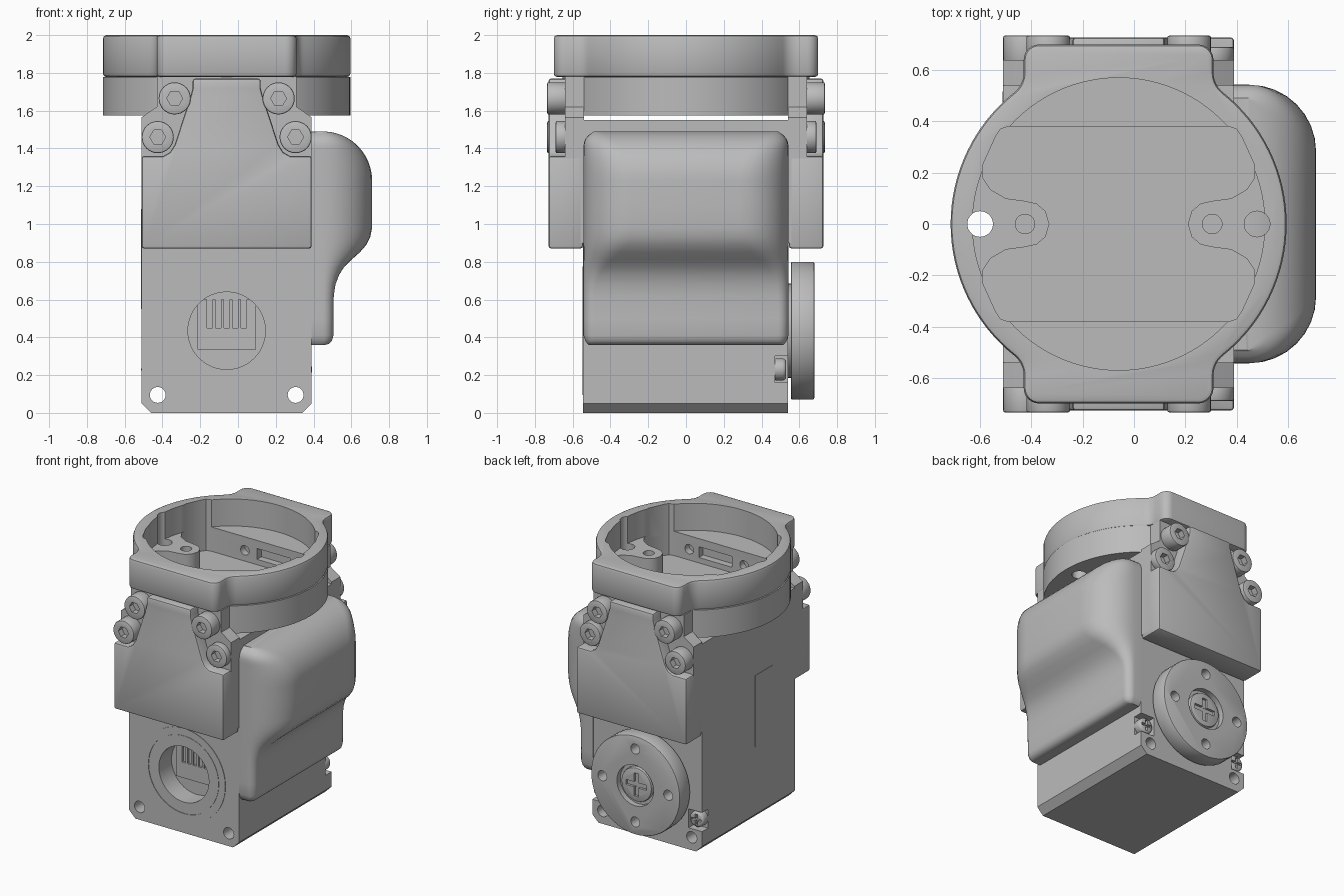
import bpy, bmesh
from math import sin, cos, pi, radians, sqrt, atan2

if "Cube" in bpy.data.objects:
    bpy.data.objects.remove(bpy.data.objects["Cube"])

grey = bpy.data.materials.new("plain_grey")
grey.use_nodes = True
grey.diffuse_color = (0.5, 0.5, 0.5, 1)
grey.node_tree.nodes["Principled BSDF"].inputs["Base Color"].default_value = (0.5, 0.5, 0.5, 1)

CX = -0.06      # shared centre line of body and collar
HUB = 0.435     # height of the output axis


def add(name, bm):
    bmesh.ops.recalc_face_normals(bm, faces=bm.faces)
    mesh = bpy.data.meshes.new(name)
    bm.to_mesh(mesh)
    bm.free()
    mesh.materials.append(grey)
    ob = bpy.data.objects.new(name, mesh)
    bpy.context.collection.objects.link(ob)
    return ob


def prism(name, pts, a, b, axis="Z"):
    """Extrude a 2D outline from a to b along an axis."""
    place = {"Z": lambda u, v, w: (u, v, w), "Y": lambda u, v, w: (u, w, v)}[axis]
    bm = bmesh.new()
    rings = [[bm.verts.new(place(u, v, w)) for u, v in pts] for w in (a, b)]
    for ring in rings:
        bm.faces.new(ring)
    for i in range(len(pts)):
        j = (i + 1) % len(pts)
        bm.faces.new((rings[0][i], rings[0][j], rings[1][j], rings[1][i]))
    return add(name, bm)


def arc(cx, cy, r, a0, a1, n):
    return [(cx + r * cos(a0 + (a1 - a0) * i / n), cy + r * sin(a0 + (a1 - a0) * i / n))
            for i in range(n + 1)]


def circle(cx, cy, r, n=32):
    return arc(cx, cy, r, 0, 2 * pi, n)[:-1]


def rect(x0, x1, y0, y1):
    return [(x0, y0), (x1, y0), (x1, y1), (x0, y1)]


def mirrored(half):
    """Complete a right half outline about the centre line."""
    return [(CX + u, v) for u, v in half] + [(CX - u, v) for u, v in reversed(half)]


def finish(ob, cutters=(), bevel=0, segments=2):
    """Bevel, cut, bake and shade one part."""
    if bevel:
        m = ob.modifiers.new("bevel", "BEVEL")
        m.width, m.segments, m.limit_method = bevel, segments, "ANGLE"
    for c in cutters:
        m = ob.modifiers.new("cut", "BOOLEAN")
        m.operation, m.object, m.solver = "DIFFERENCE", c, "EXACT"
    bpy.context.view_layer.update()
    dg = bpy.context.evaluated_depsgraph_get()
    mesh = bpy.data.meshes.new_from_object(ob.evaluated_get(dg))
    ob.modifiers.clear()
    ob.data = mesh
    for c in cutters:
        bpy.data.objects.remove(c)
    bpy.ops.object.select_all(action="DESELECT")
    ob.select_set(True)
    bpy.context.view_layer.objects.active = ob
    bpy.ops.object.shade_smooth_by_angle(angle=radians(35))
    return ob


def hole(x, z, r, a, b, n=24):
    return prism("cutter", circle(x, z, r, n), a, b, "Y")


def box_y(x0, x1, z0, z1, a, b):
    return prism("cutter", rect(x0, x1, z0, z1), a, b, "Y")


def cross(x, z, s, a, b):
    """Pair of cutters for a cross recess."""
    t = s * 0.22
    return [box_y(x - s, x + s, z - t, z + t, a, b), box_y(x - t, x + t, z - s, z + s, a + 0.001, b)]


# Body in two shells: front cap and rear case
outline = mirrored([(0.40, 0), (0.45, 0.05), (0.45, 1.55)])
mounts = [CX - 0.365, CX + 0.365]
cap = prism("front_case", outline, -0.545, -0.28, "Y")
finish(cap, [hole(x, 0.095, 0.042, -1, 1) for x in mounts]
       + [hole(CX, HUB, 0.205, -1, -0.40, 48)])
rear = prism("rear_case", outline, -0.28, 0.54, "Y")
finish(rear, [hole(x, 0.095, 0.042, -1, 1) for x in mounts]
       + [box_y(CX + s * 0.47 - 0.13, CX + s * 0.47 + 0.13, 0.16, 0.30, 0.47, 1) for s in (-1, 1)])
finish(prism("case_seam_tab", rect(CX - 0.453, CX - 0.44, -0.28, -0.08), 0.55, 1.08))

# Front port: thin ring, socket block with contact slots
ring = prism("port_ring", circle(CX, HUB, 0.34, 64), -0.549, -0.54, "Y")
finish(ring, [hole(CX, HUB, 0.29, -1, 1, 64)])
inner = prism("port_inner_ring", circle(CX, HUB, 0.285, 64), -0.548, -0.54, "Y")
finish(inner, [hole(CX, HUB, 0.205, -1, 1, 48)])
socket = prism("port_socket", rect(CX - 0.155, CX + 0.155, 0.335, 0.60), -0.42, -0.395, "Y")
finish(socket, [box_y(x - 0.015, x + 0.015, 0.45, 0.61, -1, -0.405)
                for x in [CX + 0.045 * i for i in range(-2, 3)]])

# Output disc on the back with four holes and a centre screw
disc = prism("output_disc", circle(CX, HUB, 0.365, 64), 0.555, 0.68, "Y")
finish(disc, [hole(CX + 0.27 * cos(k * pi / 2), HUB + 0.27 * sin(k * pi / 2), 0.037, 0.5, 1) for k in range(4)]
       + [hole(CX, HUB, 0.15, 0.64, 1, 40)], 0.01)
finish(prism("disc_hub", circle(CX, HUB, 0.25, 40), 0.53, 0.57, "Y"))
finish(prism("disc_screw", circle(CX, HUB, 0.125, 32), 0.63, 0.668, "Y"), cross(CX, HUB, 0.085, 0.65, 1), 0.01)

# Small case screws in the rear notches
for side, label in ((1, "left"), (-1, "right")):
    x = CX + side * 0.395
    finish(prism("case_screw_" + label, circle(x, 0.23, 0.058, 24), 0.46, 0.53, "Y"),
           cross(x, 0.23, 0.04, 0.51, 1), 0.018, 3)

# Cover plates, flanges and socket screws on front and back
plate = mirrored([(0.45, 0.87), (0.45, 1.36), (0.335, 1.36), (0.30, 1.38), (0.275, 1.42),
                  (0.19, 1.68), (0.18, 1.72), (0.18, 1.77)])
flange = mirrored([(0.45, 0.90), (0.45, 1.565), (0.40, 1.60), (0.37, 1.62), (0.37, 1.78)])
for s, label in ((-1, "front"), (1, "back")):
    finish(prism(label + "_plate", plate, s * 0.545, s * 0.728, "Y"), bevel=0.014)
    finish(prism(label + "_flange", flange, s * 0.54, s * 0.64, "Y"))
    for i, (u, z, top) in enumerate([(0.275, 1.665, 0.735), (-0.275, 1.665, 0.735),
                                     (0.365, 1.46, 0.69), (-0.365, 1.46, 0.735)]):
        x = CX + u
        finish(prism(f"{label}_screw_{i + 1}", circle(x, z, 0.085, 32), s * 0.63, s * top, "Y"),
               [hole(x, z, 0.042, s * (top - 0.045), s, 6)], 0.008)

# Collar outline: circle blended into square tabs
R, F, W, D = 0.655, 0.10, 0.37, 0.70
fy = sqrt((R + F) ** 2 - (W + F) ** 2)
t = atan2(fy, W + F)
upper = arc(W + F, fy, F, pi + t, pi, 8) + arc(W - 0.06, D - 0.06, 0.06, 0, pi / 2, 6)
right = [(u, -v) for u, v in reversed(upper)] + arc(0, 0, R, -t, t, 32)[1:-1] + upper
# Pocket outline, waisted around the two screw bosses
quarter = [(0.27, 0), (0.285, 0.05), (0.32, 0.08), (0.365, 0.09), (0.44, 0.10), (0.50, 0.135),
           (0.53, 0.18), (0.53, 0.23), (0.48, 0.34), (0.46, 0.37), (0.43, 0.38)]
pocket = mirrored([(u, -v) for u, v in reversed(quarter)] + quarter[1:])


def collar_cuts(drill):
    cuts = [prism("cutter", pocket, 1.62, 3)]
    for s in (-1, 1):
        cuts.append(prism("cutter", circle(CX + s * 0.54, 0, 0.05), 1, 3))
        cuts.append(prism("cutter", circle(CX + s * 0.365, 0, 0.038), 1.70, 3))
        if drill:
            y0, y1 = sorted((s * 0.37, s * 0.43))
            cuts.append(box_y(CX - 0.05, CX + 0.22, 1.66, 1.74, y0, y1))
            cuts += [hole(CX + u, 1.70, 0.035, y0, y1) for u in (-0.15, 0.30)]
    return cuts


collar = prism("collar_rim", mirrored(right), 1.778, 2.0)
finish(collar, [prism("cutter", circle(CX, 0, 0.57, 96), 1.80, 3)] + collar_cuts(False), 0.018)
finish(prism("collar_base", circle(CX, 0, R, 96), 1.575, 1.779), collar_cuts(True))

# Rounded side cover lofted through horizontal sections
profile = [(0.36, 0.46), (0.365, 0.48), (0.38, 0.497), (0.41, 0.505), (0.50, 0.505), (0.62, 0.507),
           (0.68, 0.516), (0.73, 0.535), (0.77, 0.56), (0.81, 0.60), (0.85, 0.645), (0.89, 0.68),
           (0.93, 0.70), (0.98, 0.71), (1.1, 0.71)]
profile += [(z, x) for x, z in arc(0.45, 1.23, 0.26, 0, pi / 2, 12)]
bm = bmesh.new()
rings = []
for z, x in profile:
    e = max(0, z - 1.41, 0.42 - z)
    hw = 0.463 + sqrt(max(0, 0.08 ** 2 - min(e, 0.075) ** 2))
    r = max(0.012, x - 0.45)
    side = arc(x - r, hw - r, r, 0, pi / 2, 8) + [(0.38, hw)]
    pts = [(u, -v) for u, v in reversed(side)] + side
    rings.append([bm.verts.new((u, v, z)) for u, v in pts])
for low, high in zip(rings, rings[1:]):
    for i in range(len(low)):
        j = (i + 1) % len(low)
        bm.faces.new((low[i], low[j], high[j], high[i]))
bm.faces.new(rings[0])
bm.faces.new(rings[-1])
finish(add("side_cover", bm))
